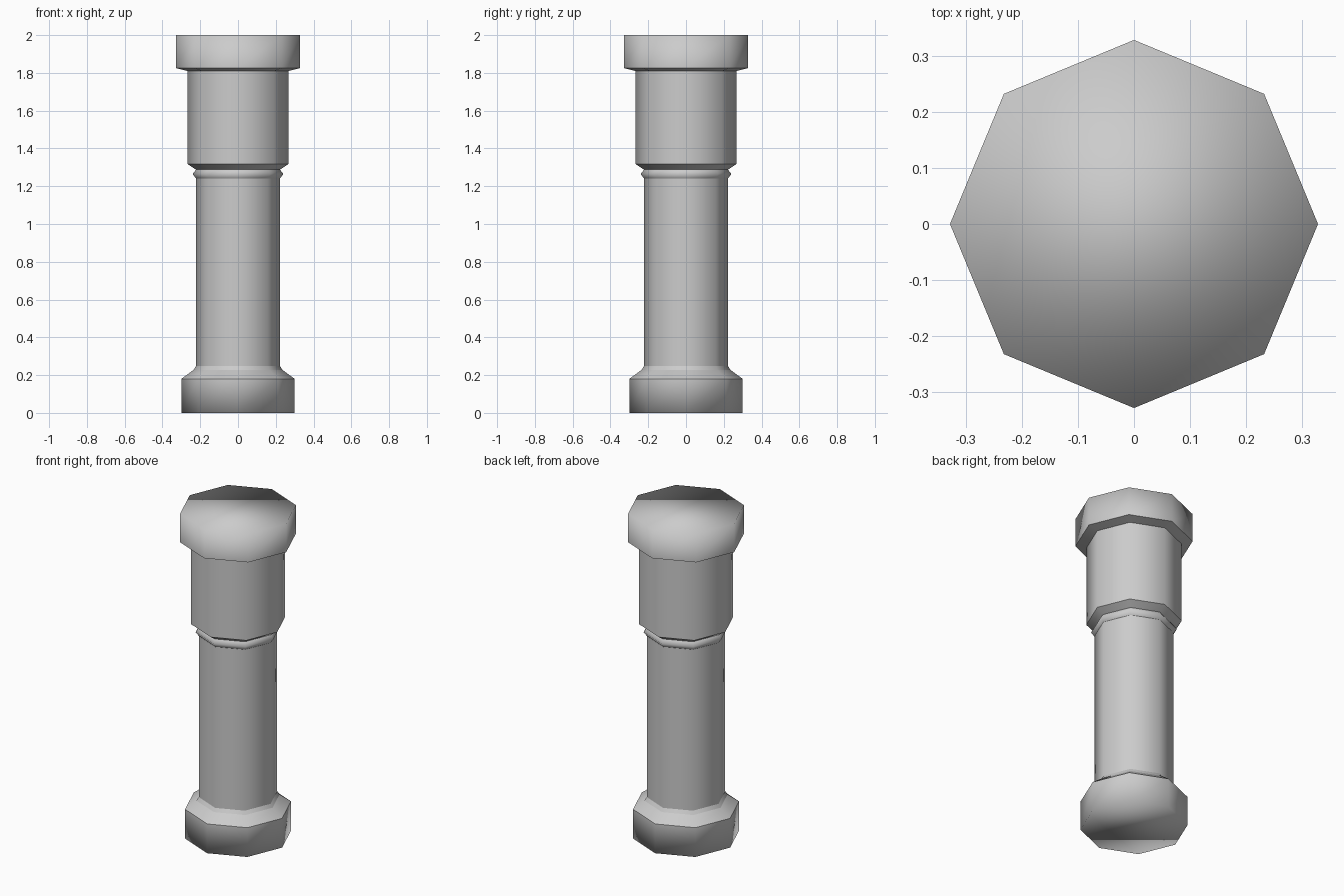
import bpy
import bmesh
from math import cos, sin, pi

SIDES = 8

cube = bpy.data.objects.get("Cube")
if cube:
    bpy.data.objects.remove(cube, do_unlink=True)

stone = bpy.data.materials.new("grey_stone")
stone.use_nodes = True
GREY = (0.6, 0.6, 0.6, 1)
stone.diffuse_color = GREY
stone.node_tree.nodes["Principled BSDF"].inputs["Base Color"].default_value = GREY


def turned(name, profile, sharp=(), bottom=False, top=False):
    """Eight-sided turned part; sharp lists the profile rings kept crisp."""
    bm = bmesh.new()
    rings = [[bm.verts.new((r * cos(2 * pi * i / SIDES), r * sin(2 * pi * i / SIDES), z))
              for i in range(SIDES)] for r, z in profile]
    for a, b in zip(rings, rings[1:]):
        for i in range(SIDES):
            j = (i + 1) % SIDES
            bm.faces.new((a[i], a[j], b[j], b[i]))
    if bottom:
        bm.faces.new(rings[0][::-1])
    if top:
        bm.faces.new(rings[-1])
    for face in bm.faces:
        face.smooth = True
    for k in sharp:
        for i in range(SIDES):
            bm.edges.get((rings[k][i], rings[k][(i + 1) % SIDES])).smooth = False
    mesh = bpy.data.meshes.new(name)
    bm.to_mesh(mesh)
    bm.free()
    mesh.materials.append(stone)
    obj = bpy.data.objects.new(name, mesh)
    bpy.context.collection.objects.link(obj)
    return obj


# Foot with sloped shoulder and small lip
turned("base", [(0.30, 0), (0.30, 0.18), (0.235, 0.228), (0.222, 0.249)],
       sharp=(1, 2), bottom=True)
# Plain column shaft
turned("shaft", [(0.222, 0.249), (0.222, 1.24)])
# Rounded ring around the neck
turned("neck_ring", [(0.222, 1.24), (0.24, 1.265), (0.222, 1.288)])
# Wider upper drum with its flared underside
turned("upper_drum", [(0.222, 1.288), (0.267, 1.317), (0.267, 1.81)], sharp=(1,))
# Capital with bevelled underside and flat top
turned("capital", [(0.267, 1.81), (0.328, 1.825), (0.328, 2.0)], sharp=(1,), top=True)
